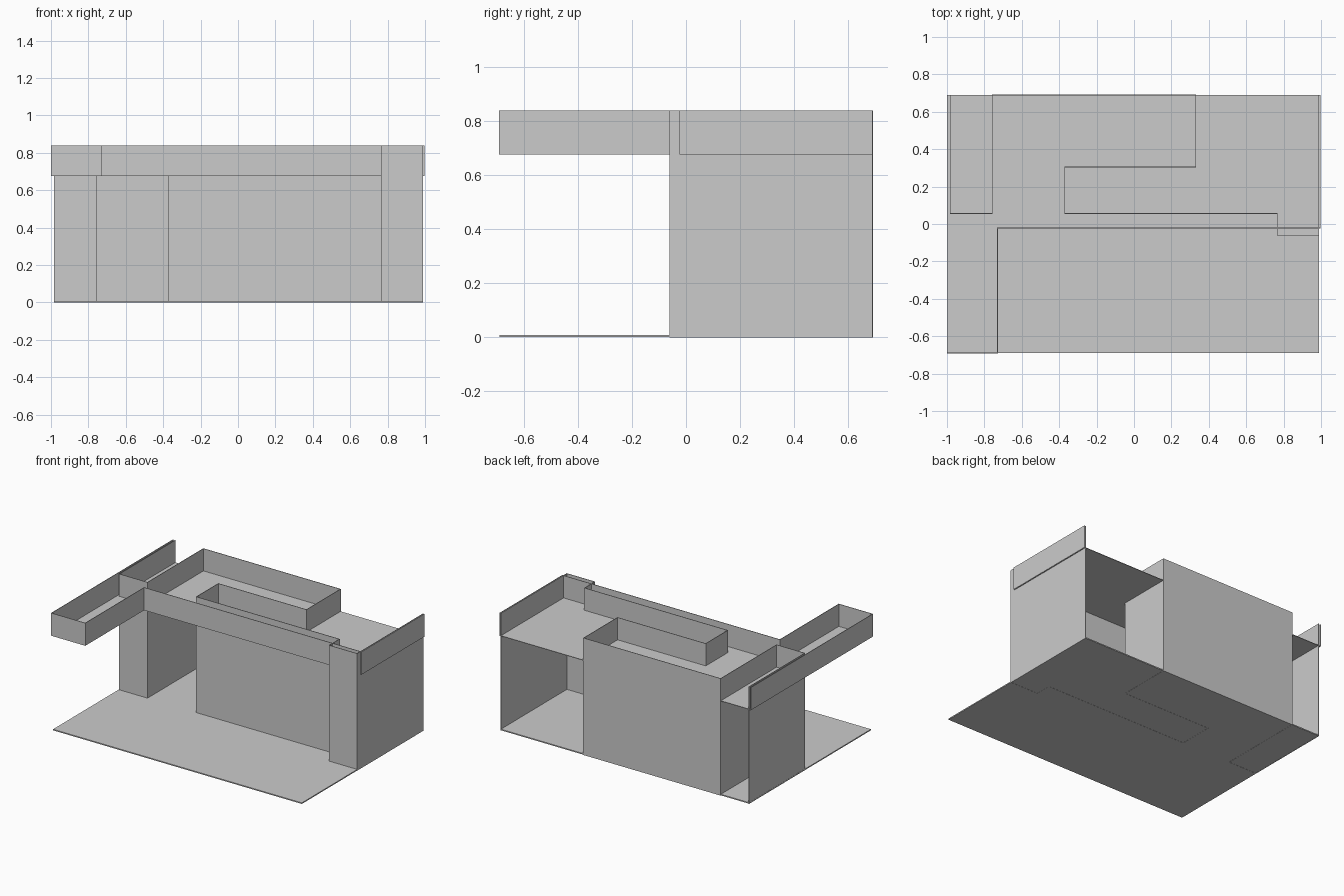
import bpy, bmesh

if "Cube" in bpy.data.objects:
    bpy.data.objects.remove(bpy.data.objects["Cube"])

T = 0.004  # thickness of the thin sheets


def finish(name, bm, thickness, offset=0.0):
    bmesh.ops.recalc_face_normals(bm, faces=bm.faces)
    mesh = bpy.data.meshes.new(name)
    bm.to_mesh(mesh)
    bm.free()
    ob = bpy.data.objects.new(name, mesh)
    bpy.context.collection.objects.link(ob)
    mod = ob.modifiers.new("thickness", 'SOLIDIFY')
    mod.thickness = thickness
    mod.offset = offset
    mod.use_even_offset = True
    return ob


def wall_run(name, path, z0, z1):
    """Vertical wall following an open plan outline."""
    bm = bmesh.new()
    low = [bm.verts.new((x, y, z0)) for x, y in path]
    high = [bm.verts.new((x, y, z1)) for x, y in path]
    for i in range(len(path) - 1):
        bm.faces.new((low[i], low[i + 1], high[i + 1], high[i]))
    return finish(name, bm, T)


def slab(name, outline, z, thickness):
    """Flat horizontal plate centred on height z."""
    bm = bmesh.new()
    bm.faces.new([bm.verts.new((x, y, z)) for x, y in outline])
    return finish(name, bm, thickness)


# Ground plate
slab("ground_plate", [(-0.985, -0.69), (0.99, -0.69), (0.99, 0.69), (-0.985, 0.69)], 0.005, 0.008)

# Continuous outer wall, folding in and out around the open bays
wall_run("building_walls", [
    (0.988, 0.69), (0.988, -0.06), (0.766, -0.06), (0.766, 0.056),
    (-0.37, 0.056), (-0.37, 0.305), (0.33, 0.305), (0.33, 0.69),
    (-0.758, 0.69), (-0.758, 0.056), (-0.982, 0.056), (-0.982, 0.69)], 0.0, 0.84)

# L-shaped roof and its parapet, open along the back
roof_outline = [(0.996, 0.69), (0.996, -0.022), (-0.73, -0.022),
                (-0.73, -0.69), (-0.998, -0.69), (-0.998, 0.69)]
slab("roof", roof_outline, 0.678, T)
wall_run("roof_parapet", roof_outline, 0.677, 0.84)
